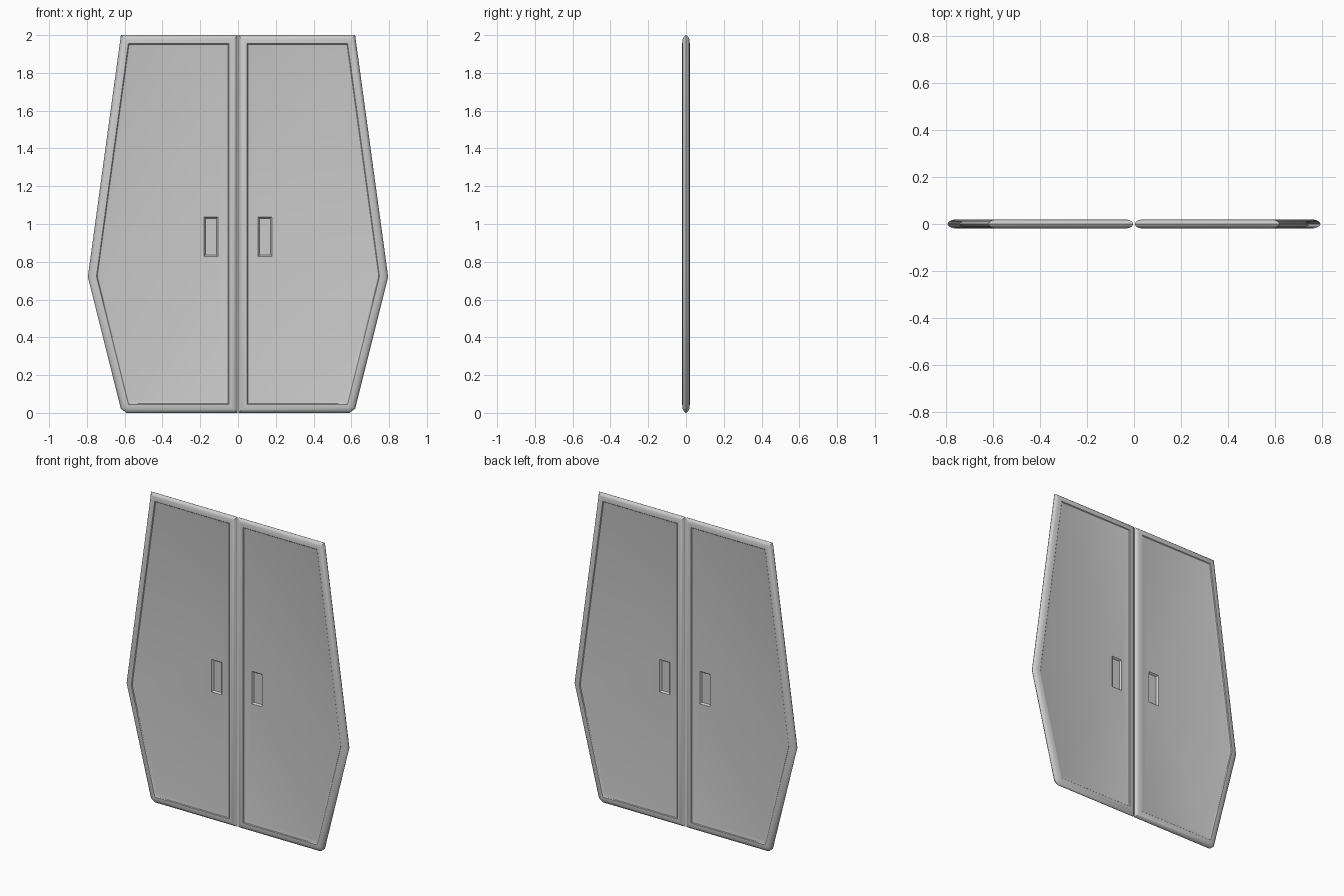
import bpy, bmesh, math
from mathutils import Vector

if "Cube" in bpy.data.objects:
    bpy.data.objects.remove(bpy.data.objects["Cube"])

# Outline of one leaf (x, z), counter-clockwise
OUTLINE = [(0.003, 0), (0.615, 0), (0.795, 0.72), (0.62, 2), (0.003, 2)]
# Edge profile: inset from outline, half thickness, size of the bottom corner cut
PROFILE = [(0, 0, .024), (.003, .006, .022), (.009, .012, .018), (.018, .0165, .013),
           (.030, .0195, .007), (.045, .02, .001), (.049, .0155, .001), (.065, .012, .001)]
# Handle pocket: x0, x1, z0, z1 and its inner inset / floor
POCKET = (0.107, 0.18, 0.828, 1.038)


def inset(points, d, cut):
    """Mitred inset of the outline with the outer bottom corner chamfered."""
    pts = [Vector(p) for p in points]
    out = []
    for i, p in enumerate(pts):
        a = (p - pts[i - 1]).normalized()
        b = (pts[(i + 1) % len(pts)] - p).normalized()
        na, nb = Vector((-a.y, a.x)), Vector((-b.y, b.x))
        q = p + (na + nb) * d / (1 + na.dot(nb))
        out += [q - a * cut, q + b * cut] if i == 1 else [q]
    return out


def rect(x0, x1, z0, z1, d=0):
    return [Vector(p) for p in ((x0 + d, z0 + d), (x1 - d, z0 + d),
                                (x1 - d, z1 - d), (x0 + d, z1 - d))]


def skin(bm, rings):
    for r, s in zip(rings, rings[1:]):
        for i in range(len(r)):
            j = (i + 1) % len(r)
            bm.faces.new((r[i], r[j], s[j], s[i]))


def door_leaf(name, mirror):
    bm = bmesh.new()

    def ring(pts, y):
        return [bm.verts.new((p.x * mirror, y, p.y)) for p in pts]

    for side in (-1, 1):
        # rounded frame stepping down to the panel
        frame = [ring(inset(OUTLINE, d, c), y * side) for d, y, c in PROFILE]
        skin(bm, frame)
        # handle pocket with sloped walls
        pocket = [ring(rect(*POCKET), .012 * side),
                  ring(rect(*POCKET, .003), .009 * side),
                  ring(rect(*POCKET, .008), .001 * side)]
        skin(bm, pocket)
        bm.faces.new(pocket[-1])
        # flat panel around the pocket
        edges = [bm.edges.get((r[i], r[i - 1])) for r in (frame[-1], pocket[0])
                 for i in range(len(r))]
        bmesh.ops.triangle_fill(bm, use_beauty=True, use_dissolve=False, edges=edges,
                                normal=(0, side, 0))
    bmesh.ops.remove_doubles(bm, verts=bm.verts, dist=1e-5)
    bmesh.ops.recalc_face_normals(bm, faces=bm.faces)
    me = bpy.data.meshes.new(name)
    bm.to_mesh(me)
    bm.free()
    ob = bpy.data.objects.new(name, me)
    bpy.context.collection.objects.link(ob)
    bpy.ops.object.select_all(action='DESELECT')
    ob.select_set(True)
    bpy.context.view_layer.objects.active = ob
    bpy.ops.object.shade_smooth_by_angle(angle=math.radians(30))


door_leaf("right_door", 1)
door_leaf("left_door", -1)
